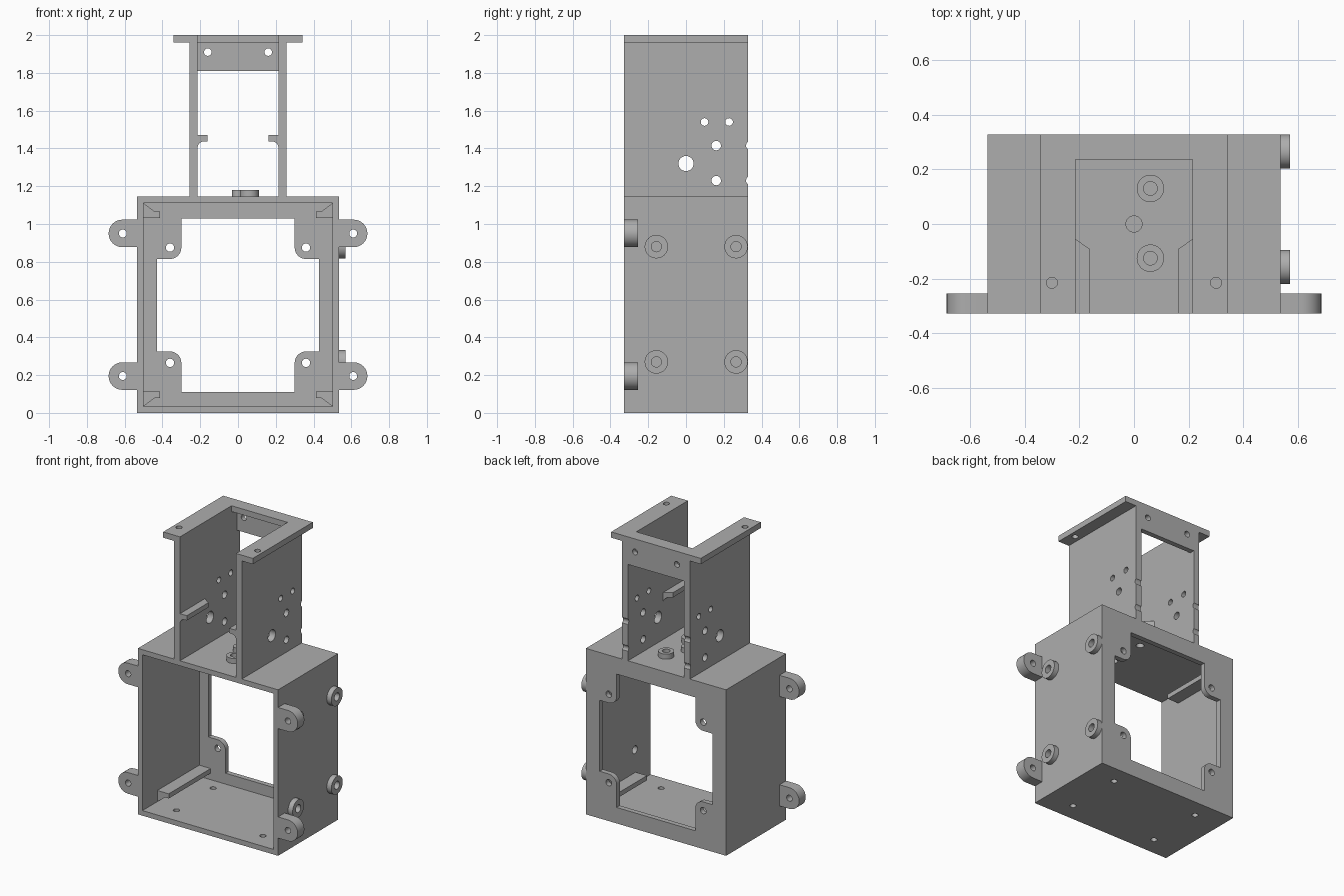
import bpy, bmesh
from math import sin, cos, radians

cube = bpy.data.objects.get("Cube")
if cube:
    bpy.data.objects.remove(cube, do_unlink=True)

grey = bpy.data.materials.new("plain grey")
grey.use_nodes = True
grey.diffuse_color = (0.42, 0.42, 0.42, 1)
grey.node_tree.nodes["Principled BSDF"].inputs["Base Color"].default_value = grey.diffuse_color

# Places a profile point (u, v) at depth t along an axis
PLACE = {"X": lambda u, v, t: (t, u, v),
         "Y": lambda u, v, t: (u, t, v),
         "Z": lambda u, v, t: (u, v, t)}


def prism(name, profile, axis, lo, hi):
    """Extrude a closed 2D profile along an axis."""
    bm = bmesh.new()
    ends = [[bm.verts.new(PLACE[axis](u, v, t)) for u, v in profile] for t in (lo, hi)]
    bm.faces.new(ends[0])
    bm.faces.new(ends[1])
    n = len(profile)
    for i in range(n):
        j = (i + 1) % n
        bm.faces.new((ends[0][i], ends[0][j], ends[1][j], ends[1][i]))
    bmesh.ops.recalc_face_normals(bm, faces=bm.faces)
    mesh = bpy.data.meshes.new(name)
    bm.to_mesh(mesh)
    bm.free()
    mesh.materials.append(grey)
    ob = bpy.data.objects.new(name, mesh)
    bpy.context.collection.objects.link(ob)
    return ob


def rect(u0, u1, v0, v1):
    return [(u0, v0), (u1, v0), (u1, v1), (u0, v1)]


def arc(u, v, r, a0=0, a1=360, n=32):
    count = n if a1 - a0 == 360 else n + 1
    angles = [radians(a0 + (a1 - a0) * i / n) for i in range(count)]
    return [(u + r * cos(a), v + r * sin(a)) for a in angles]


def mirror(profile):
    return [(-u, v) for u, v in profile]


def boolean(ob, others, operation="DIFFERENCE"):
    """Apply booleans, then drop the helper objects."""
    for other in others:
        mod = ob.modifiers.new("boolean", "BOOLEAN")
        mod.operation, mod.solver, mod.object = operation, "EXACT", other
        other.hide_render = True
    bpy.context.view_layer.update()
    mesh = bpy.data.meshes.new_from_object(
        ob.evaluated_get(bpy.context.evaluated_depsgraph_get()))
    ob.modifiers.clear()
    ob.data = mesh
    for other in others:
        bpy.data.objects.remove(other, do_unlink=True)


def holes(spots, axis, lo, hi):
    return [prism("hole_cutter", arc(u, v, r), axis, lo, hi) for u, v, r in spots]


W, D, H, T = 0.535, 0.327, 1.145, 0.035      # housing half width, half depth, height, wall
TOP = 2.0
TOWER_IN, TOWER_OUT = 0.214, 0.258
MID = 0.57                                   # height of the back opening's centre

# Back opening with a rounded screw tab in each corner
quarter = [(0.43, 0.245)] + arc(0.36, 0.305, 0.06, 270, 180, 8) + [(0.30, 0.46)]
opening = []
for sx, sz in ((1, 1), (-1, 1), (-1, -1), (1, -1)):
    part = [(sx * u, MID + sz * v) for u, v in quarter]
    opening += part if sx * sz > 0 else part[::-1]

side_bosses = [(y, z) for y in (-0.157, 0.265) for z in (0.27, 0.88)]
top_bosses = [(0.06, 0.13), (0.06, -0.125)]

# Housing: open at the front
housing = prism("housing", rect(-W, W, 0, H), "Y", -D, D)
cutters = [prism("cavity_cutter", rect(-W + T, W - T, T, H - T), "Y", -D - 0.1, D - T),
           prism("opening_cutter", opening, "Y", 0, D + 0.1)]
cutters += holes([(sx * 0.36, MID + sz * 0.305, 0.022) for sx in (-1, 1) for sz in (-1, 1)],
                 "Y", 0.2, D + 0.1)
cutters += holes([(sx * 0.33, sy * 0.2, 0.02) for sx in (-1, 1) for sy in (-1, 1)],
                 "Z", -0.1, 0.07)
cutters += holes([(y, z, 0.027) for y, z in side_bosses], "X", 0.4, 0.6)
cutters += holes([(x, y, 0.025) for x, y in top_bosses], "Z", 1.05, 1.25)
boolean(housing, cutters)

# Hollow screw bosses on the left side and on the roof, and a locating post
for y, z in side_bosses:
    boss = prism("side_boss", arc(y, z, 0.062), "X", W, W + T)
    boolean(boss, holes([(y, z, 0.027)], "X", 0.4, 0.7))
for x, y in top_bosses:
    boss = prism("roof_boss", arc(x, y, 0.05), "Z", H, H + T)
    boolean(boss, holes([(x, y, 0.025)], "Z", 1.05, 1.25))
prism("locating_post", arc(0, 0, 0.031), "Z", H, H + T)

# Mounting ears and inner guide rails, on both sides
for side, flip in (("left", list), ("right", mirror)):
    for z in (0.195, 0.95):
        profile = [(W, z - 0.073)] + arc(0.612, z, 0.073, -90, 90, 16) + [(W, z + 0.073)]
        ear = prism(side + "_mounting_ear", flip(profile), "Y", -D, -0.255)
        boolean(ear, holes(flip([(0.61, z)]) and [(u, v, 0.021) for u, v in flip([(0.61, z)])],
                           "Y", -0.5, 0))
    rail = [(0.5, 0.035), (0.5, 0.112), (0.413, 0.112), (0.413, 0.08), (0.44, 0.08)]
    prism(side + "_lower_rail", flip(rail), "Y", -0.165, D - T)
    prism(side + "_upper_rail", flip([(u, H - v) for u, v in rail]), "Y", -0.165, D - T)

    # Tower wall with its sensor and screw holes; two holes clip the rear edge
    wall = prism(side + "_tower_wall", flip(rect(TOWER_IN, TOWER_OUT, H, TOP - 0.04)), "Y", -D, D)
    spots = [(0, 1.32, 0.04), (0.16, 1.415, 0.025), (0.16, 1.23, 0.025),
             (0.098, 1.54, 0.02), (0.228, 1.54, 0.02),
             (0.343, 1.415, 0.025), (0.343, 1.23, 0.025)]
    boolean(wall, holes(spots, "X", -0.4, 0.4))

    # Short ledge with a fillet underneath and a chamfered rear end
    ledge = ([(TOWER_IN, 1.47), (0.162, 1.47), (0.162, 1.437)]
             + arc(0.18, 1.403, 0.034, 90, 0, 8))
    ledge = prism(side + "_tower_ledge", flip(ledge), "Y", -D, -0.055)
    end = flip([(0.15, -0.10), (0.214, -0.055), (0.214, 0.0), (0.15, 0.0)])
    boolean(ledge, [prism("end_cutter", end, "Z", 1.3, 1.6)])

# Top flange: a U open to the front
flange = [(-0.342, -D), (-TOWER_IN, -D), (-TOWER_IN, 0.235), (TOWER_IN, 0.235),
          (TOWER_IN, -D), (0.342, -D), (0.342, D), (-0.342, D)]
flange = prism("top_flange", flange, "Z", TOP - 0.04, TOP)
boolean(flange, holes([(-0.3, -0.215, 0.02), (0.3, -0.215, 0.02)], "Z", 1.9, 2.1))

# Rear cross plate under the flange
plate = prism("rear_cross_plate", rect(-TOWER_IN, TOWER_IN, 1.81, TOP - 0.04), "Y", D - T, D)
boolean(plate, holes([(-0.16, 1.91, 0.02), (0.16, 1.91, 0.02)], "Y", 0.2, 0.4))

# Smooth the round surfaces, keep edges sharp
for ob in bpy.context.collection.objects:
    ob.select_set(ob.type == "MESH" and ob.data.materials[:1] == [grey])
    if ob.select_get():
        bpy.context.view_layer.objects.active = ob
bpy.ops.object.shade_smooth_by_angle(angle=radians(30))
